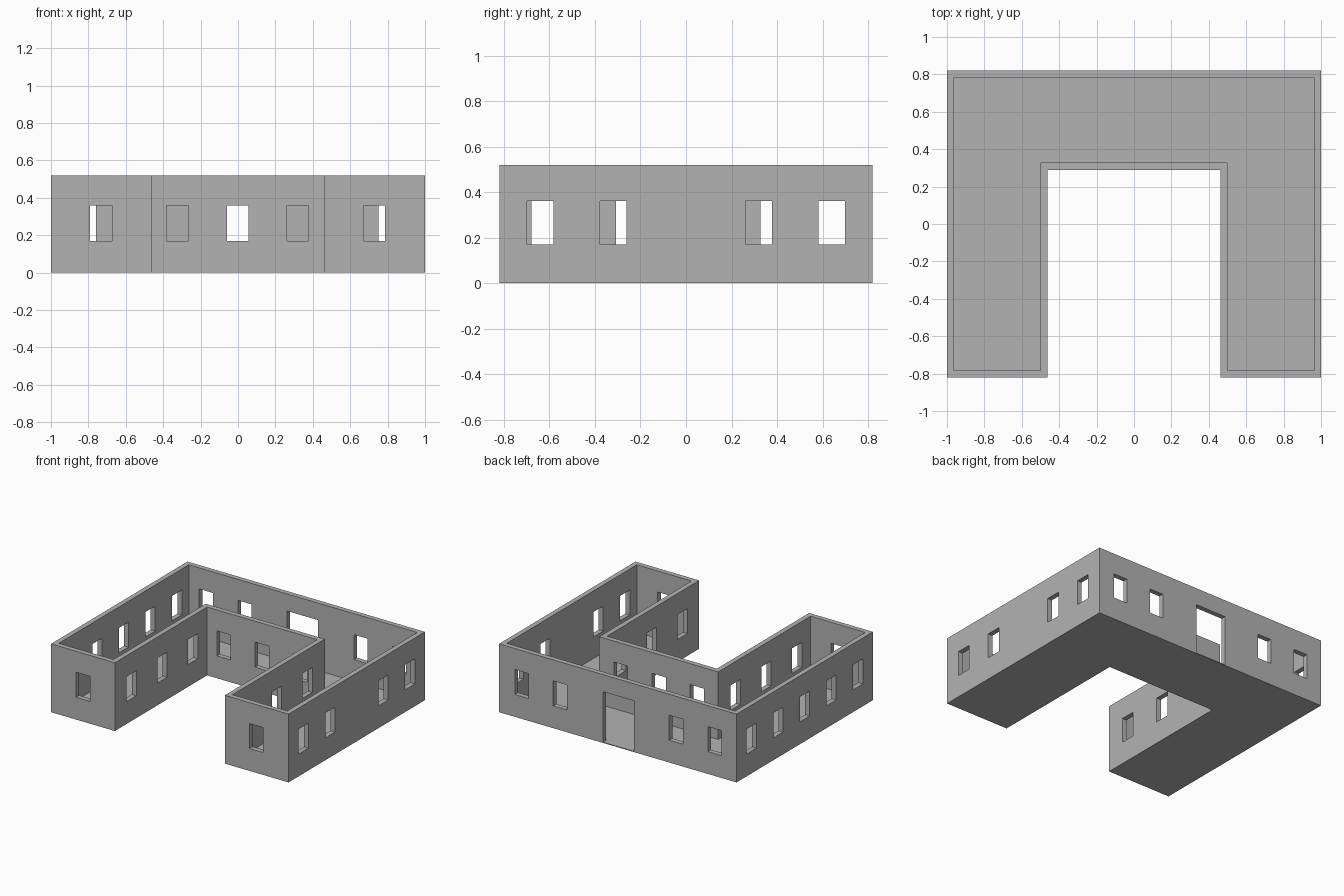
import bpy
import bmesh
from mathutils import Matrix, Vector

cube = bpy.data.objects.get("Cube")
if cube:
    bpy.data.objects.remove(cube, do_unlink=True)

HEIGHT, FLOOR, WALL = 0.52, 0.006, 0.038
HALF_X, HALF_Y = 1.0, 0.82        # outer footprint
COURT_X, COURT_Y = 0.463, 0.29    # courtyard faces
WIN_W, SILL, HEAD = 0.116, 0.17, 0.36

plaster = bpy.data.materials.new("plain_grey")
plaster.use_nodes = True
grey = (0.45, 0.45, 0.45, 1.0)
plaster.diffuse_color = grey
plaster.node_tree.nodes["Principled BSDF"].inputs["Base Color"].default_value = grey


def u_outline(inset):
    """Counter-clockwise U footprint, moved inwards by inset."""
    x, y = HALF_X - inset, HALF_Y - inset
    cx, cy = COURT_X + inset, COURT_Y + inset
    return [(-x, -y), (-cx, -y), (-cx, cy), (cx, cy),
            (cx, -y), (x, -y), (x, y), (-x, y)]


def make_object(name, bm):
    bmesh.ops.recalc_face_normals(bm, faces=bm.faces[:])
    mesh = bpy.data.meshes.new(name)
    bm.to_mesh(mesh)
    bm.free()
    mesh.materials.append(plaster)
    obj = bpy.data.objects.new(name, mesh)
    bpy.context.scene.collection.objects.link(obj)
    return obj


def extrude_up(bm, depth):
    result = bmesh.ops.extrude_face_region(bm, geom=bm.faces[:])
    moved = [g for g in result["geom"] if isinstance(g, bmesh.types.BMVert)]
    bmesh.ops.translate(bm, verts=moved, vec=(0, 0, depth))


# Floor slab
bm = bmesh.new()
bm.faces.new([bm.verts.new((x, y, 0)) for x, y in u_outline(0)])
extrude_up(bm, FLOOR)
make_object("floor_slab", bm)

# Walls: a closed band between the outer and inner outline
bm = bmesh.new()
outer = [bm.verts.new((x, y, FLOOR)) for x, y in u_outline(0)]
inner = [bm.verts.new((x, y, FLOOR)) for x, y in u_outline(WALL)]
for i in range(len(outer)):
    j = (i + 1) % len(outer)
    bm.faces.new((outer[i], outer[j], inner[j], inner[i]))
extrude_up(bm, HEIGHT - FLOOR)
walls = make_object("walls", bm)

# Openings, gathered in one cutter
bm = bmesh.new()


def cut_box(centre, size):
    bmesh.ops.create_cube(bm, size=1, matrix=Matrix.Translation(centre)
                          @ Matrix.Diagonal(Vector((*size, 1))))


def windows_along_x(xs, wall_y):
    for x in xs:
        cut_box((x, wall_y, (SILL + HEAD) / 2), (WIN_W, 0.1, HEAD - SILL))


def windows_along_y(ys, wall_x):
    for y in ys:
        cut_box((wall_x, y, (SILL + HEAD) / 2), (0.1, WIN_W, HEAD - SILL))


mid = WALL / 2
windows_along_x((-0.732, 0.728), -HALF_Y + mid)                   # wing ends
windows_along_x((-0.323, -0.002, 0.32), COURT_Y + mid)            # courtyard back
windows_along_x((-0.816, -0.49, 0.486, 0.81), HALF_Y - mid)       # rear wall
windows_along_y((-0.64, -0.32, 0.32, 0.64), HALF_X - mid)
windows_along_y((-0.64, -0.32, 0, 0.32, 0.64), -HALF_X + mid)
for side in (-1, 1):
    windows_along_y((-0.62, -0.25, 0.12), side * (COURT_X + mid))

# Rear doorway, open down to the floor
cut_box((-0.005, HALF_Y - mid, 0.17), (0.26, 0.1, 0.44))
cutter = make_object("opening_cutter", bm)
cutter.hide_render = True

cut = walls.modifiers.new("openings", 'BOOLEAN')
cut.operation = 'DIFFERENCE'
cut.solver = 'EXACT'
cut.object = cutter
bpy.context.view_layer.objects.active = walls
bpy.ops.object.modifier_apply(modifier=cut.name)
bpy.data.objects.remove(cutter, do_unlink=True)
